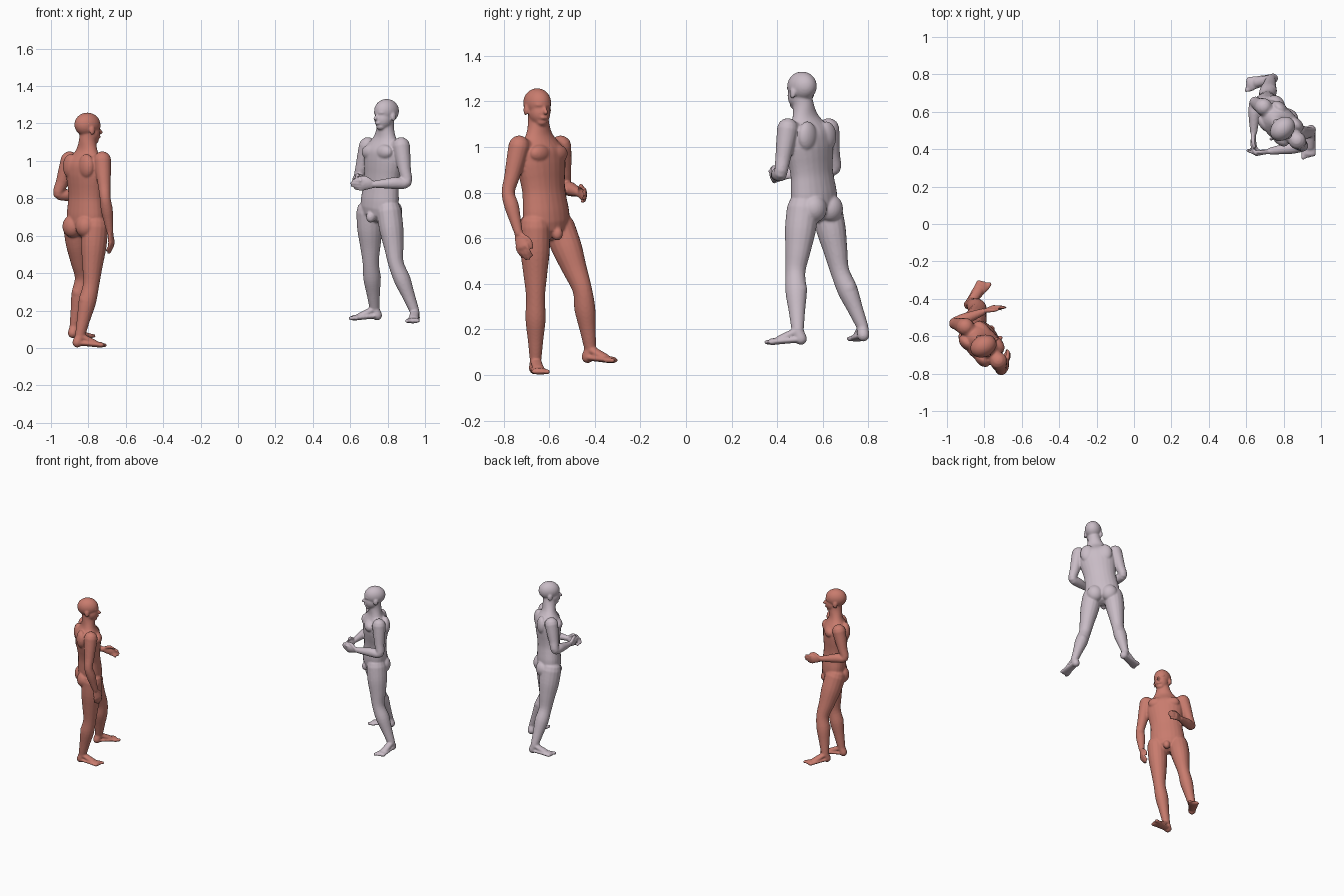
import bpy, bmesh, math
from mathutils import Vector, Matrix

if "Cube" in bpy.data.objects:
    bpy.data.objects.remove(bpy.data.objects["Cube"])

UP = Vector((0, 0, 1))


def heading(degrees):
    return Vector((math.cos(math.radians(degrees)), math.sin(math.radians(degrees)), 0))


def material(name, rgb):
    mat = bpy.data.materials.new(name)
    mat.use_nodes = True
    mat.diffuse_color = (*rgb, 1)
    mat.node_tree.nodes["Principled BSDF"].inputs["Base Color"].default_value = (*rgb, 1)
    return mat


def spline(a, b, c, d, t):
    return (2 * b + (c - a) * t + (2 * a - 5 * b + 4 * c - d) * t**2
            + (3 * b - a - 3 * c + d) * t**3) / 2


def tube(bm, joints, radii, front, flat=1.0, least=0.0, sides=16, steps=4):
    """Rounded limb: radii are spread evenly along the joints; flat scales the depth."""
    keys = []
    for i, radius in enumerate(radii):
        place = i / (len(radii) - 1) * (len(joints) - 1)
        bone = min(int(place), len(joints) - 2)
        centre = joints[bone].lerp(joints[bone + 1], place - bone)
        keys.append((centre, Vector((radius, max(radius * flat, least)))))
    last = len(keys) - 1
    path = []
    for i in range(last):
        quad = [keys[max(0, min(last, i + k))] for k in (-1, 0, 1, 2)]
        for s in range(steps):
            path.append([spline(*(q[j] for q in quad), s / steps) for j in (0, 1)])
    path.append(keys[-1])
    end = len(path) - 1
    rings = [(p, r, (path[min(i + 1, end)][0] - path[max(i - 1, 0)][0]).normalized())
             for i, (p, r) in enumerate(path)]
    # rounded ends
    for (p, r, t), sign in ((rings[0], -1), (rings[-1], 1)):
        cap = [(p + t * sign * min(r) * math.sin(a), r * math.cos(a), t) for a in (0.5, 1, 1.4)]
        rings = cap[::-1] + rings if sign < 0 else rings + cap
    loops = []
    for p, r, t in rings:
        side = front.cross(t).normalized()
        face = t.cross(side)
        loops.append([bm.verts.new(p + side * r.x * math.cos(a) + face * r.y * math.sin(a))
                      for a in (math.tau * k / sides for k in range(sides))])
    for low, high in zip(loops, loops[1:]):
        for k in range(sides):
            bm.faces.new((low[k - 1], low[k], high[k], high[k - 1]))
    bm.faces.new(loops[0][::-1])
    bm.faces.new(loops[-1])


def blob(bm, origin, front, offset, size):
    """Ellipsoid; offset and half sizes run along right, front and up."""
    frame = Matrix((front.cross(UP), front, UP)).transposed()
    place = Matrix.Translation(origin + frame @ Vector(offset))
    bmesh.ops.create_uvsphere(bm, u_segments=24, v_segments=16, radius=1,
                              matrix=place @ frame.to_4x4() @ Matrix.Diagonal((*size, 1)))


def add_torso(bm, pelvis, chest, head, front):
    tube(bm, [pelvis, pelvis.lerp(chest, 0.5), chest, head],
         (0.117, 0.118, 0.113, 0.109, 0.113, 0.121, 0.126, 0.119, 0.07, 0.046, 0.044),
         front, 0.69, 0.046, 24)
    for s in (-1, 1):
        blob(bm, chest, front, (s * 0.052, 0.055, 0), (0.056, 0.034, 0.04))    # chest muscle
        blob(bm, chest, front, (s * 0.06, -0.055, 0), (0.05, 0.033, 0.065))    # shoulder blade
        blob(bm, pelvis, front, (s * 0.05, -0.05, -0.02), (0.056, 0.05, 0.06))  # buttock
    blob(bm, pelvis, front, (0, 0.065, -0.05), (0.024, 0.025, 0.03))


def add_head(bm, head, gaze):
    blob(bm, head, gaze, (0, -0.006, 0.022), (0.058, 0.073, 0.064))  # cranium
    blob(bm, head, gaze, (0, 0.016, -0.022), (0.047, 0.05, 0.056))   # face
    blob(bm, head, gaze, (0, 0.036, -0.062), (0.026, 0.024, 0.018))  # chin
    blob(bm, head, gaze, (0, 0.05, 0.012), (0.038, 0.017, 0.009))    # brow
    blob(bm, head, gaze, (0, 0.062, -0.043), (0.019, 0.009, 0.008))  # lips
    tube(bm, [head + gaze * 0.064, head + gaze * 0.076 - UP * 0.02], (0.006, 0.01), gaze)  # nose
    for s in (-1, 1):
        blob(bm, head, gaze, (s * 0.057, -0.006, -0.01), (0.008, 0.016, 0.024))  # ear


def add_hand(bm, wrist, along, thumb, palm):
    tube(bm, [wrist, wrist + along * 0.065], (0.02, 0.027, 0.03), palm, 0.45)
    knuckles = wrist + along * 0.06
    for i, reach in enumerate((0.052, 0.062, 0.058, 0.042)):
        base = knuckles + thumb * 0.0155 * (1.5 - i)
        bend = base + along * reach / 2 + palm * 0.006
        tube(bm, [base, bend, base + along * reach + palm * 0.024],
             (0.009, 0.0085, 0.007), palm, sides=10)
    root = wrist + along * 0.018 + thumb * 0.014
    bend = root + along * 0.03 + thumb * 0.022 + palm * 0.012
    tube(bm, [root, bend, bend + along * 0.03 + palm * 0.008], (0.012, 0.011, 0.007), palm, sides=10)


def add_arm(bm, chest, shoulder, elbow, wrist, front, inward, s):
    # one even run of radii from deltoid to wrist
    tube(bm, [shoulder, elbow, wrist], (0.047, 0.041, 0.034, 0.029, 0.032, 0.026, 0.019),
         front + UP * 0.31)
    tube(bm, [chest.lerp(shoulder, 0.4), shoulder], (0.04, 0.043), front)
    along = (wrist - elbow).normalized()
    thumb = UP + front + inward * 0.4
    thumb = (thumb - along * thumb.dot(along)).normalized()
    add_hand(bm, wrist, along, thumb, thumb.cross(along) * s)


def add_leg(bm, hip, knee, ankle, toe, front, s):
    tube(bm, [hip, knee, ankle], (0.066, 0.064, 0.052, 0.041, 0.044, 0.034, 0.025),
         front + toe, 1.08)
    # calf muscle
    calf = knee.lerp(ankle, 0.3) - (front + toe).normalized() * 0.014
    tube(bm, [calf, knee.lerp(ankle, 0.5)], (0.037, 0.034), front + toe)
    # heel, sole and instep
    sole = ankle - UP * 0.062
    tube(bm, [ankle, sole - toe * 0.014 + UP * 0.026], (0.025, 0.027), toe)
    tube(bm, [sole - toe * 0.015 + UP * 0.024, sole + toe * 0.115 + UP * 0.013],
         (0.025, 0.031, 0.038), UP, 0.4, 0.014)
    tube(bm, [ankle, sole + toe * 0.08 + UP * 0.022], (0.024, 0.026), UP + toe, 0.7)
    # toes, longest on the inner edge
    outer = toe.cross(UP) * s
    for i in range(5):
        base = sole + toe * 0.105 + outer * 0.0145 * (i - 2) + UP * 0.011
        size = 0.008 if i else 0.011
        tube(bm, [base, base + toe * (0.034 - 0.005 * i)], (size, size), UP, sides=10)


def build_man(name, mat, facing, looking, pelvis, head, arms, legs):
    bm = bmesh.new()
    front, gaze = heading(facing), heading(looking)
    right = front.cross(UP)
    pelvis, head = Vector(pelvis), Vector(head)
    chest = pelvis.lerp(head, 0.6) - front * 0.01
    add_torso(bm, pelvis, chest, head, front)
    add_head(bm, head, gaze)
    # left side, then right side
    for s, (elbow, wrist), (knee, ankle, toe) in zip((-1, 1), arms, legs):
        shoulder = chest + right * s * 0.127 + UP * 0.033
        add_arm(bm, chest, shoulder, Vector(elbow), Vector(wrist), front, right * -s, s)
        hip = pelvis + right * s * 0.074 - UP * 0.02
        add_leg(bm, hip, Vector(knee), Vector(ankle), heading(toe), front, s)
    bmesh.ops.recalc_face_normals(bm, faces=bm.faces[:])
    mesh = bpy.data.meshes.new(name)
    bm.to_mesh(mesh)
    bm.free()
    mesh.materials.append(mat)
    body = bpy.data.objects.new(name, mesh)
    bpy.context.collection.objects.link(body)
    # fuse the parts into one smooth skin
    fuse = body.modifiers.new("fuse", "REMESH")
    fuse.mode = "VOXEL"
    fuse.voxel_size = 0.0055
    fuse.use_smooth_shade = True
    soften = body.modifiers.new("soften", "SMOOTH")
    soften.iterations = 4


build_man("coral_man_body", material("coral_skin", (0.58, 0.2, 0.155)),
          facing=44, looking=28, pelvis=(-0.815, -0.61, 0.67), head=(-0.8, -0.65, 1.172),
          arms=[((-0.96, -0.53, 0.825), (-0.81, -0.47, 0.8)),
                ((-0.71, -0.78, 0.8), (-0.685, -0.735, 0.625))],
          legs=[((-0.83, -0.455, 0.375), (-0.875, -0.42, 0.115), 55),
                ((-0.785, -0.66, 0.34), (-0.845, -0.66, 0.065), 10)])

build_man("grey_man_body", material("pale_lilac_grey_skin", (0.58, 0.5, 0.56)),
          facing=225, looking=222, pelvis=(0.755, 0.565, 0.75), head=(0.79, 0.505, 1.245),
          arms=[((0.9, 0.415, 0.885), (0.73, 0.39, 0.875)),
                ((0.645, 0.65, 0.905), (0.64, 0.49, 0.89))],
          legs=[((0.845, 0.48, 0.45), (0.945, 0.49, 0.195), 265),
                ((0.71, 0.675, 0.455), (0.73, 0.775, 0.21), 193)])
